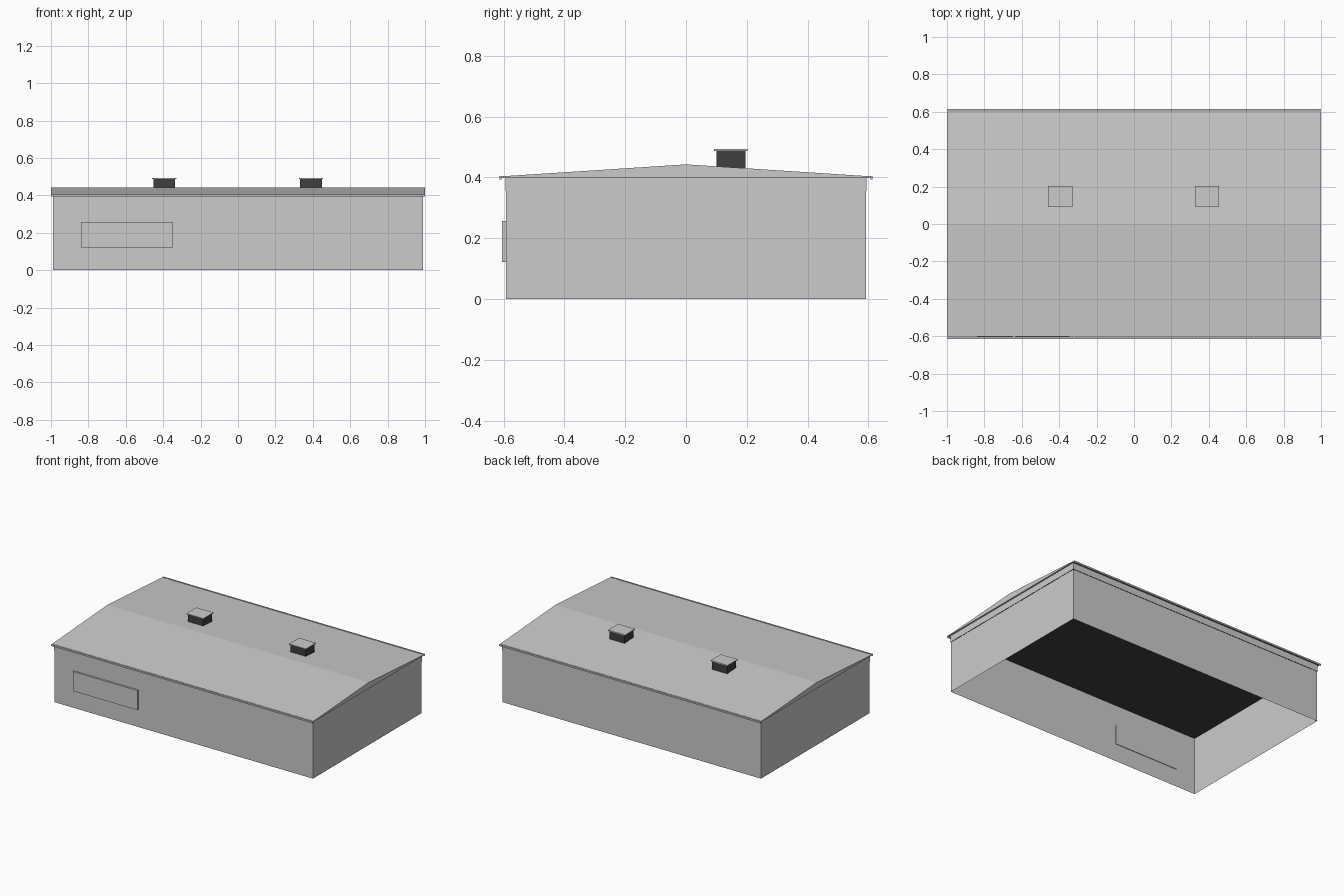
import bpy, bmesh

if "Cube" in bpy.data.objects:
    bpy.data.objects.remove(bpy.data.objects["Cube"])


def material(name, v):
    m = bpy.data.materials.new(name)
    m.diffuse_color = (v, v, v, 1)
    m.use_nodes = True
    m.node_tree.nodes["Principled BSDF"].inputs["Base Color"].default_value = m.diffuse_color
    return m


def make(name, verts, faces, mat=None):
    me = bpy.data.meshes.new(name)
    me.from_pydata(verts, [], faces)
    bm = bmesh.new()
    bm.from_mesh(me)
    bmesh.ops.recalc_face_normals(bm, faces=bm.faces)
    bm.to_mesh(me)
    bm.free()
    ob = bpy.data.objects.new(name, me)
    bpy.context.collection.objects.link(ob)
    if mat:
        me.materials.append(mat)
    return ob


def box(name, x, y, z, mat=None):
    verts = [(a, b, c) for c in z for a, b in
             ((x[0], y[0]), (x[1], y[0]), (x[1], y[1]), (x[0], y[1]))]
    faces = [(0, 1, 2, 3), (4, 5, 6, 7)] + [(i, (i + 1) % 4, (i + 1) % 4 + 4, i + 4) for i in range(4)]
    return make(name, verts, faces, mat)


def ring(name, hx, hy, z0, z1):
    verts = [(a, b, c) for c in (z0, z1) for a, b in
             ((-hx, -hy), (hx, -hy), (hx, hy), (-hx, hy))]
    return make(name, verts, [(i, (i + 1) % 4, (i + 1) % 4 + 4, i + 4) for i in range(4)])


def prism(name, profile, hx):
    n = len(profile)
    verts = [(x, y, z) for x in (-hx, hx) for y, z in profile]
    faces = [tuple(range(n)), tuple(range(n, 2 * n))]
    faces += [(i, (i + 1) % n, (i + 1) % n + n, i + n) for i in range(n)]
    return make(name, verts, faces)


dark = material("dark_grey", 0.05)

# thin walls, open underneath, with a cornice band at the top
ring("walls", 0.988, 0.592, 0.0, 0.355)
ring("cornice_band", 0.99, 0.594, 0.355, 0.402)

# low gabled roof and the dark ceiling below it
prism("roof", [(-0.602, 0.40), (0.602, 0.40), (0.602, 0.404), (0, 0.443), (-0.602, 0.404)], 1.0)
make("ceiling", [(-0.988, -0.592, 0.398), (0.988, -0.592, 0.398),
                 (0.988, 0.592, 0.398), (-0.988, 0.592, 0.398)], [(0, 1, 2, 3)], dark)

# gutters along both eaves, held by small brackets
for side, name in ((-1, "front"), (1, "back")):
    box(name + "_gutter", (-1.0, 1.0), sorted((side * 0.606, side * 0.614)), (0.394, 0.405))
    for i in range(7):
        x = -0.96 + i * 0.32
        box(name + "_gutter_bracket", (x - 0.006, x + 0.006),
            sorted((side * 0.60, side * 0.608)), (0.398, 0.403))

# wall panel, passing through the thin front wall
box("front_panel", (-0.84, -0.347), (-0.605, -0.588), (0.122, 0.257))

# two roof vents with overhanging caps
for cx in (-0.395, 0.39):
    box("vent_body", (cx - 0.058, cx + 0.058), (0.10, 0.196), (0.425, 0.487), dark)
    box("vent_cap", (cx - 0.065, cx + 0.065), (0.092, 0.202), (0.487, 0.493))
